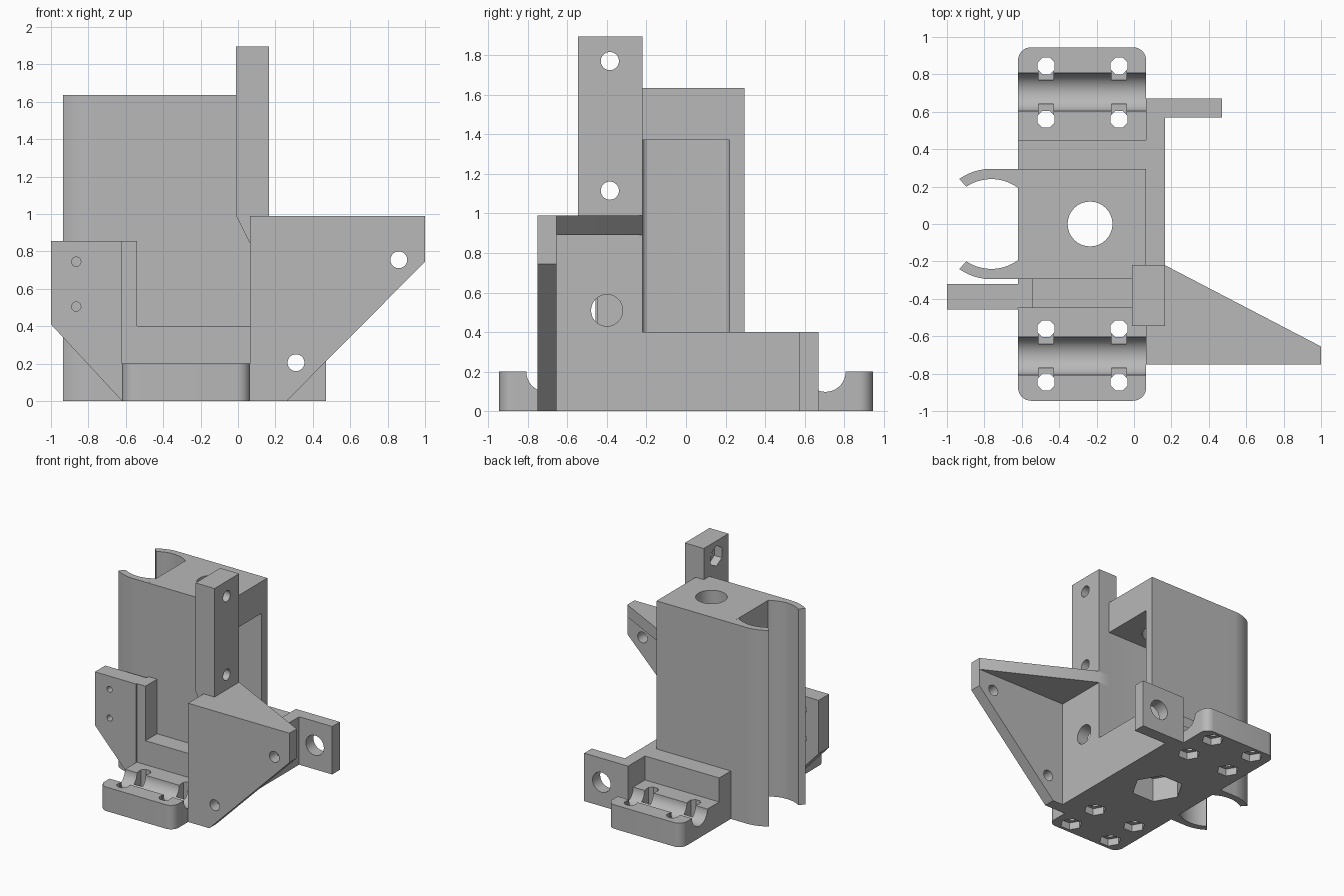
import bpy, bmesh
from math import sin, cos, pi, radians, asin
from mathutils import Vector

cube = bpy.data.objects.get("Cube")
if cube:
    bpy.data.objects.remove(cube, do_unlink=True)

grey = bpy.data.materials.new("plastic_grey")
GREY = (0.48, 0.48, 0.48, 1)
grey.use_nodes = True
grey.diffuse_color = GREY
grey.node_tree.nodes["Principled BSDF"].inputs["Base Color"].default_value = GREY

AXES = {"x": lambda u, v, w: (w, u, v),
        "y": lambda u, v, w: (u, w, v),
        "z": lambda u, v, w: (u, v, w)}
parts = []


def prism(name, pts, axis, lo, hi, part=True):
    """Extrude a 2D outline along an axis from lo to hi."""
    bm = bmesh.new()
    place = AXES[axis]
    rings = [[bm.verts.new(place(u, v, w)) for u, v in pts] for w in (lo, hi)]
    n = len(pts)
    bm.faces.new(rings[0])
    bm.faces.new(rings[1])
    for i in range(n):
        j = (i + 1) % n
        bm.faces.new((rings[0][i], rings[0][j], rings[1][j], rings[1][i]))
    bmesh.ops.recalc_face_normals(bm, faces=bm.faces)
    mesh = bpy.data.meshes.new(name)
    bm.to_mesh(mesh)
    bm.free()
    mesh.materials.append(grey)
    ob = bpy.data.objects.new(name, mesh)
    bpy.context.scene.collection.objects.link(ob)
    if part:
        parts.append(ob)
    return ob


def rect(u0, v0, u1, v1):
    return [(u0, v0), (u1, v0), (u1, v1), (u0, v1)]


def arc(cu, cv, r, start, end, steps):
    return [(cu + r * cos(start + (end - start) * i / steps),
             cv + r * sin(start + (end - start) * i / steps)) for i in range(steps + 1)]


def ngon(cu, cv, r, sides=32, turn=0.0):
    return arc(cu, cv, r, turn, turn + 2 * pi, sides)[:-1]


def rounded(u0, v0, u1, v1, r):
    pts = []
    for i, (u, v) in enumerate(((u1 - r, v1 - r), (u0 + r, v1 - r),
                                (u0 + r, v0 + r), (u1 - r, v0 + r))):
        pts += arc(u, v, r, i * pi / 2, (i + 1) * pi / 2, 8)
    return pts


def cut(ob, pts, axis, lo, hi):
    """Subtract an extruded outline from a part."""
    tool = prism("cutter", pts, axis, lo, hi, part=False)
    tool.hide_render = True
    mod = ob.modifiers.new("cut", "BOOLEAN")
    mod.operation, mod.solver, mod.object = "DIFFERENCE", "EXACT", tool
    bpy.context.view_layer.update()
    graph = bpy.context.evaluated_depsgraph_get()
    mesh = bpy.data.meshes.new_from_object(ob.evaluated_get(graph))
    ob.modifiers.clear()
    ob.data = mesh
    bpy.data.objects.remove(tool, do_unlink=True)


# Main extents shared by the stacked parts
L, R, WALL = -0.62, 0.065, 0.165
CX = -0.235

# Foot plate with rod grooves, tie slots and nut traps
base = prism("foot_plate", rounded(L, -0.945, R, 0.945, 0.07), "z", 0, 0.2)
for s in (-1, 1):
    cut(base, ngon(s * 0.705, 0.2, 0.102, 48), "x", L - 0.1, R + 0.1)
    for x in (-0.47, -0.08):
        for hole, edge in ((0.845, 0.77), (0.56, 0.642)):
            y0, y1 = sorted((s * hole, s * edge))
            cut(base, rect(x - 0.04, y0, x + 0.04, y1), "z", 0.09, 0.3)
            cut(base, ngon(x, s * hole, 0.049, 8, pi / 8), "z", -0.1, 0.3)
            cut(base, ngon(x, s * hole, 0.085, 6), "z", -0.1, 0.06)
cut(base, ngon(CX, 0, 0.2, 6), "z", -0.1, 0.3)

# Lower block above the foot plate
block = prism("lower_block", rect(L, -0.448, R, 0.448), "z", 0.2, 0.4)
cut(block, ngon(CX, 0, 0.12), "z", 0.1, 0.5)

# Tower with side pocket and vertical screw hole
tower = prism("tower", rect(L, -0.295, R, 0.295), "z", 0.4, 1.635)
cut(tower, rounded(-0.455, -0.22, 0.3, 0.22, 0.03), "z", 0.3, 1.37)
cut(tower, ngon(CX, 0, 0.12), "z", 1.2, 1.8)

# Two curved clip arms, mirrored
BX, OUT, INN = -0.763, 0.295, 0.24
tip = pi - asin(0.24 / OUT)
tip_in = pi - asin(0.2 / INN)
start_in = pi - asin(0.193 / INN)
arm = [(L, OUT)] + arc(BX, 0, OUT, pi / 2, tip, 14)
arm += arc(BX, 0, INN, tip_in, pi - start_in, 24)
for s, name in ((1, "rear_clip_arm"), (-1, "front_clip_arm")):
    prism(name, [(x, s * y) for x, y in arm], "z", 0, 1.635)

# Rear side wall and its tab
prism("rear_side_wall", rect(R, -0.22, WALL, 0.57), "z", 0, 0.4)
tab = prism("rear_tab", rect(R, 0, 0.47, 0.4), "y", 0.57, 0.67)
cut(tab, ngon(0.31, 0.2, 0.083), "y", 0.4, 0.8)

# Front side wall with a cross hole
wall = prism("front_side_wall", rect(-0.655, 0, -0.22, 0.89), "x", R, WALL)
cut(wall, ngon(-0.4, 0.51, 0.08), "x", 0, 0.3)

# Front motor plate and top gusset
plate = prism("front_plate", [(R, 0), (0.26, 0), (1, 0.745), (1, 0.99), (R, 0.99)],
              "y", -0.75, -0.655)
for x, z in ((0.86, 0.755), (0.31, 0.205)):
    cut(plate, ngon(x, z, 0.045), "y", -0.9, -0.5)
prism("top_gusset", [(R, -0.655), (1, -0.655), (WALL, -0.22), (R, -0.22)], "z", 0.89, 0.99)

# Upright post with sloped support and nut traps
post = prism("upright_post", [(-0.01, 0.99), (R, 0.84), (R, 0.99), (WALL, 0.99),
                              (WALL, 1.895), (-0.01, 1.895)], "y", -0.545, -0.22)
for z in (1.115, 1.77):
    cut(post, ngon(-0.385, z, 0.046), "x", -0.2, 0.3)
    cut(post, ngon(-0.385, z, 0.085, 6, pi / 6), "x", -0.2, 0.06)

# Switch plate and its supporting pillar
switch = prism("switch_plate", [(-1, 0.41), (L, 0), (L, 0.855), (-1, 0.855)],
               "y", -0.457, -0.32)
for z in (0.505, 0.745):
    cut(switch, ngon(-0.865, z, 0.025, 16), "y", -0.6, -0.2)
prism("switch_pillar", rect(L, -0.448, -0.54, -0.295), "z", 0.4, 0.855)

# Smooth the curved walls and keep edges sharp
bpy.ops.object.select_all(action="DESELECT")
for ob in parts:
    ob.select_set(True)
bpy.context.view_layer.objects.active = base
bpy.ops.object.shade_smooth_by_angle(angle=radians(30))
